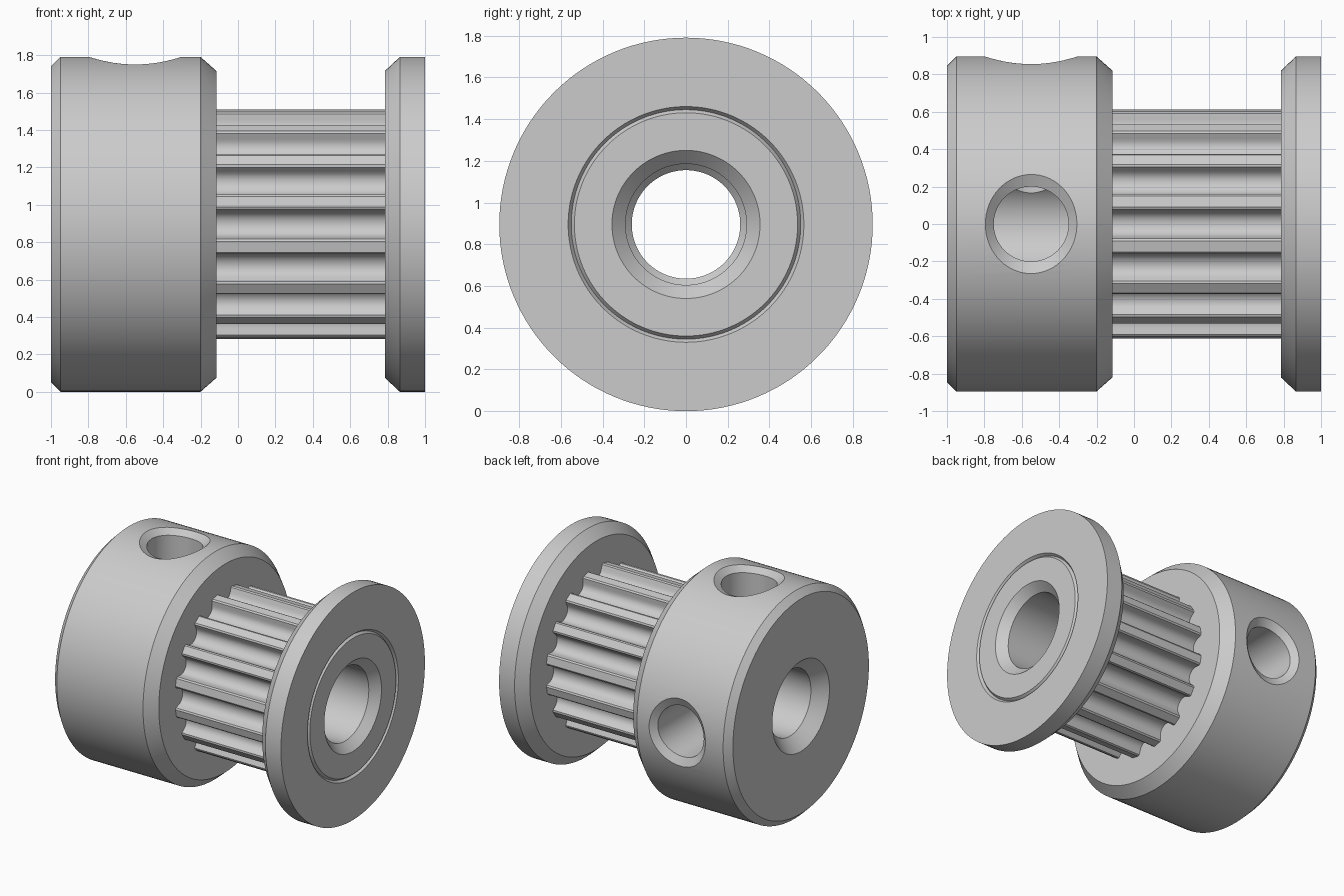
import bpy, bmesh, math
from mathutils import Matrix, Vector

if "Cube" in bpy.data.objects:
    bpy.data.objects.remove(bpy.data.objects["Cube"])

AXIS_Z = 0.895
RADIUS = 0.895

metal = bpy.data.materials.new("grey metal")
metal.use_nodes = True
metal.diffuse_color = (0.6, 0.6, 0.6, 1)
metal.node_tree.nodes["Principled BSDF"].inputs["Base Color"].default_value = (0.6, 0.6, 0.6, 1)


def skin(name, rings, wrap=False, caps=False):
    """Bridge closed loops of points into one mesh object centred on the axle."""
    bm = bmesh.new()
    loops = [[bm.verts.new(p) for p in ring] for ring in rings]
    pairs = list(zip(loops, loops[1:]))
    if wrap:
        pairs.append((loops[-1], loops[0]))
    for a, b in pairs:
        for i in range(len(a)):
            j = (i + 1) % len(a)
            bm.faces.new((a[i], a[j], b[j], b[i]))
    if caps:
        bm.faces.new(loops[0])
        bm.faces.new(loops[-1])
    bmesh.ops.recalc_face_normals(bm, faces=bm.faces)
    mesh = bpy.data.meshes.new(name)
    bm.to_mesh(mesh)
    bm.free()
    mesh.materials.append(metal)
    obj = bpy.data.objects.new(name, mesh)
    obj.location.z = AXIS_Z
    bpy.context.collection.objects.link(obj)
    return obj


def revolve(name, profile, steps=128):
    """Turn a closed (x, radius) profile around the x axis."""
    turns = [2 * math.pi * i / steps for i in range(steps)]
    return skin(name, [[(x, r * math.sin(a), r * math.cos(a)) for a in turns]
                       for x, r in profile], wrap=True)


def activate(obj):
    bpy.ops.object.select_all(action='DESELECT')
    obj.select_set(True)
    bpy.context.view_layer.objects.active = obj


def screw_cutter(name, turn):
    """Screw hole whose countersink follows the round hub surface."""
    hole, rim_x, rim_y, depth = 0.2, 0.245, 0.265, 0.045
    bottom, neck, top = [], [], []
    for i in range(64):
        c, s = math.cos(math.tau * i / 64), math.sin(math.tau * i / 64)
        inner = Vector((hole * c, hole * s, math.sqrt(RADIUS**2 - (hole * s)**2) - depth))
        rim = Vector((rim_x * c, rim_y * s, math.sqrt(RADIUS**2 - (rim_y * s)**2)))
        bottom.append(Vector((hole * c, hole * s, 0)))
        neck.append(inner)
        top.append(rim + (rim - inner) * 1.5)
    move = Matrix.Rotation(turn, 4, 'X') @ Matrix.Translation((-0.55, 0, 0))
    cutter = skin(name, [[move @ p for p in ring] for ring in (bottom, neck, top)], caps=True)
    cutter.hide_render = True
    return cutter


# Hub with bevelled rims and countersunk bore
hub = revolve("hub", [(-1, 0.355), (-1, 0.845), (-0.95, RADIUS), (-0.2, RADIUS),
                      (-0.115, 0.82), (-0.115, 0.29), (-0.145, 0.26), (-0.905, 0.26)])

# Two set screw holes, on the top and on the back
for label, turn in (("top", 0), ("back", -math.pi / 2)):
    cutter = screw_cutter(label + "_screw_cutter", turn)
    cut = hub.modifiers.new(label + "_screw_hole", 'BOOLEAN')
    cut.operation = 'DIFFERENCE'
    cut.solver = 'EXACT'
    cut.object = cutter
    activate(hub)
    bpy.ops.object.modifier_apply(modifier=cut.name)
    bpy.data.objects.remove(cutter)

# Inner sleeve carrying the bore through to the flange end
sleeve = revolve("bore_sleeve", [(-0.115, 0.29), (-0.115, 0.5), (0.785, 0.5), (0.785, 0.55),
                                 (0.98, 0.55), (1, 0.535), (1, 0.355), (0.935, 0.29)])

# Flange pressed around the sleeve, leaving a fine groove
flange = revolve("end_flange", [(0.785, 0.5), (0.785, 0.82), (0.865, RADIUS),
                                (1, RADIUS), (1, 0.565), (0.98, 0.55), (0.8, 0.55)])

# Toothed belt surface: round grooves with eased tips
TEETH = 16
arc = [math.radians(a) for a in range(-80, 81, 16)]
groove = [(0.07 * math.sin(a), 0.595 - 0.07 * math.cos(a)) for a in arc]
groove = [(-0.092, 0.62), (-0.079, 0.612)] + groove + [(0.079, 0.612), (0.092, 0.62)]
outline = []
for k in range(TEETH):
    for t, r in groove:
        a = math.tau * k / TEETH + t / r
        outline.append((r * math.sin(a), r * math.cos(a)))
teeth = skin("belt_teeth", [[(x, y, z) for y, z in outline] for x in (-0.115, 0.785)])

for obj in (hub, sleeve, flange, teeth):
    activate(obj)
    bpy.ops.object.shade_smooth_by_angle(angle=math.radians(25))
